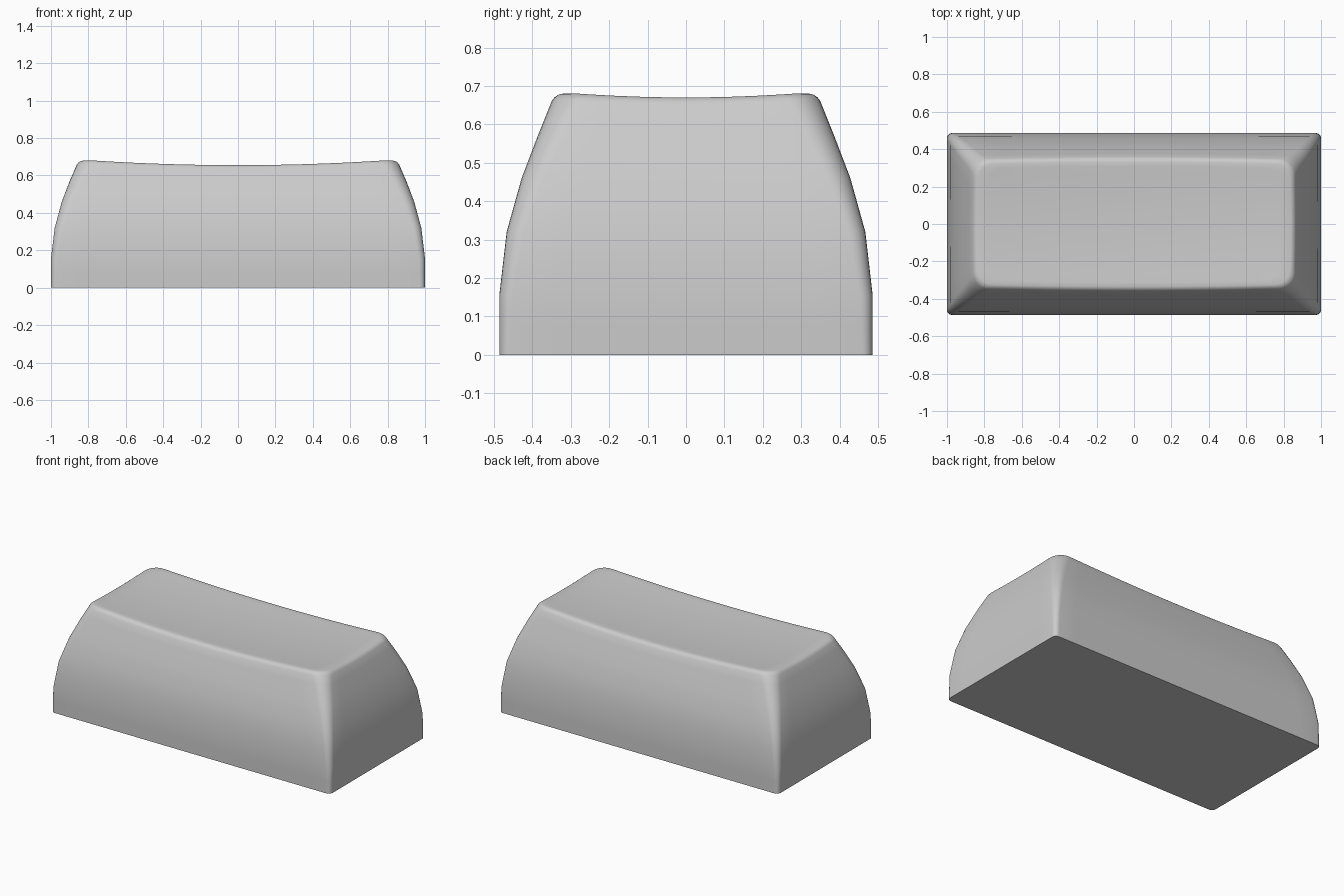
import bpy, bmesh, math

if "Cube" in bpy.data.objects:
    bpy.data.objects.remove(bpy.data.objects["Cube"])

# Side wall profile: height, half width (x), half depth (y)
WALL = [(0, 1.0, .486), (.155, 1.0, .486), (.32, .98, .467), (.46, .942, .428),
        (.57, .90, .386), (.66, .861, .350), (.70, .843, .333)]
TOP, N_LONG, N_SHORT, N_ARC = .683, 16, 8, 6


def wall(z):
    for (z0, x0, y0), (z1, x1, y1) in zip(WALL, WALL[1:]):
        if z <= z1:
            t = (z - z0) / (z1 - z0)
            return x0 + t * (x1 - x0), y0 + t * (y1 - y0)
    return WALL[-1][1:]


def dish(x, y):
    # saddle of two shallow dips; corners stay highest
    u, v = min(1, abs(x) / .82), min(1, abs(y) / .32)
    return TOP - .028 * (1 - u * u) - .013 * (1 - v * v)


def rounded_point(k, i, hx, hy, r):
    # point i of quadrant k: corner arc, then straight run to next corner
    sx, sy = [(1, 1), (-1, 1), (-1, -1), (1, -1)][k]
    cx, cy = sx * (hx - r), sy * (hy - r)
    if i <= N_ARC:
        a = math.pi / 2 * (k + i / N_ARC)
        return cx + r * math.cos(a), cy + r * math.sin(a)
    n = N_LONG if k % 2 == 0 else N_SHORT
    t = (i - N_ARC) / n
    a = math.pi / 2 * (k + 1)
    px, py = cx + r * math.cos(a), cy + r * math.sin(a)
    if k % 2 == 0:
        return px * (1 - 2 * t), py
    return px, py * (1 - 2 * t)


INDEX = [(k, i) for k in range(4)
         for i in range(N_ARC + (N_LONG if k % 2 == 0 else N_SHORT))]


def ring(bm, f, inset=0, drop=0, scale=1):
    verts = []
    for k, i in INDEX:
        r = .028 + .055 * f ** 1.5
        z = TOP * f
        for _ in range(3):
            hx, hy = wall(z)
            x, y = rounded_point(k, i, hx - inset, hy - inset, r)
            x, y = x * scale, y * scale
            z = dish(x, y) * f - drop
        verts.append(bm.verts.new((x, y, z)))
    return verts


bm = bmesh.new()
# walls, rounded rim, then dished top
rings = [ring(bm, h / TOP) for h in (0, .08, .155, .24, .32, .39, .46, .515, .57, .62)]
rings.append(ring(bm, 1, 0, .019))
rings += [ring(bm, 1, .003, .010), ring(bm, 1, .009, .003), ring(bm, 1, .018, 0)]
# top surface is scaled from the inner rim toward the middle
rim = rings[-1]
for s in (.93, .82, .68, .52, .35, .18):
    rings.append([bm.verts.new((v.co.x * s, v.co.y * s, dish(v.co.x * s, v.co.y * s)))
                  for v in rim])
for a, b in zip(rings, rings[1:]):
    for j in range(len(a)):
        n = (j + 1) % len(a)
        bm.faces.new((a[j], a[n], b[n], b[j]))
bm.faces.new(rings[-1])
# flat base
bm.faces.new(rings[0][::-1])
bmesh.ops.recalc_face_normals(bm, faces=bm.faces[:])

mesh = bpy.data.meshes.new("keycap")
bm.to_mesh(mesh)
bm.free()
keycap = bpy.data.objects.new("keycap", mesh)
bpy.context.collection.objects.link(keycap)
bpy.context.view_layer.objects.active = keycap
keycap.select_set(True)
bpy.ops.object.shade_smooth_by_angle(angle=math.radians(40))
